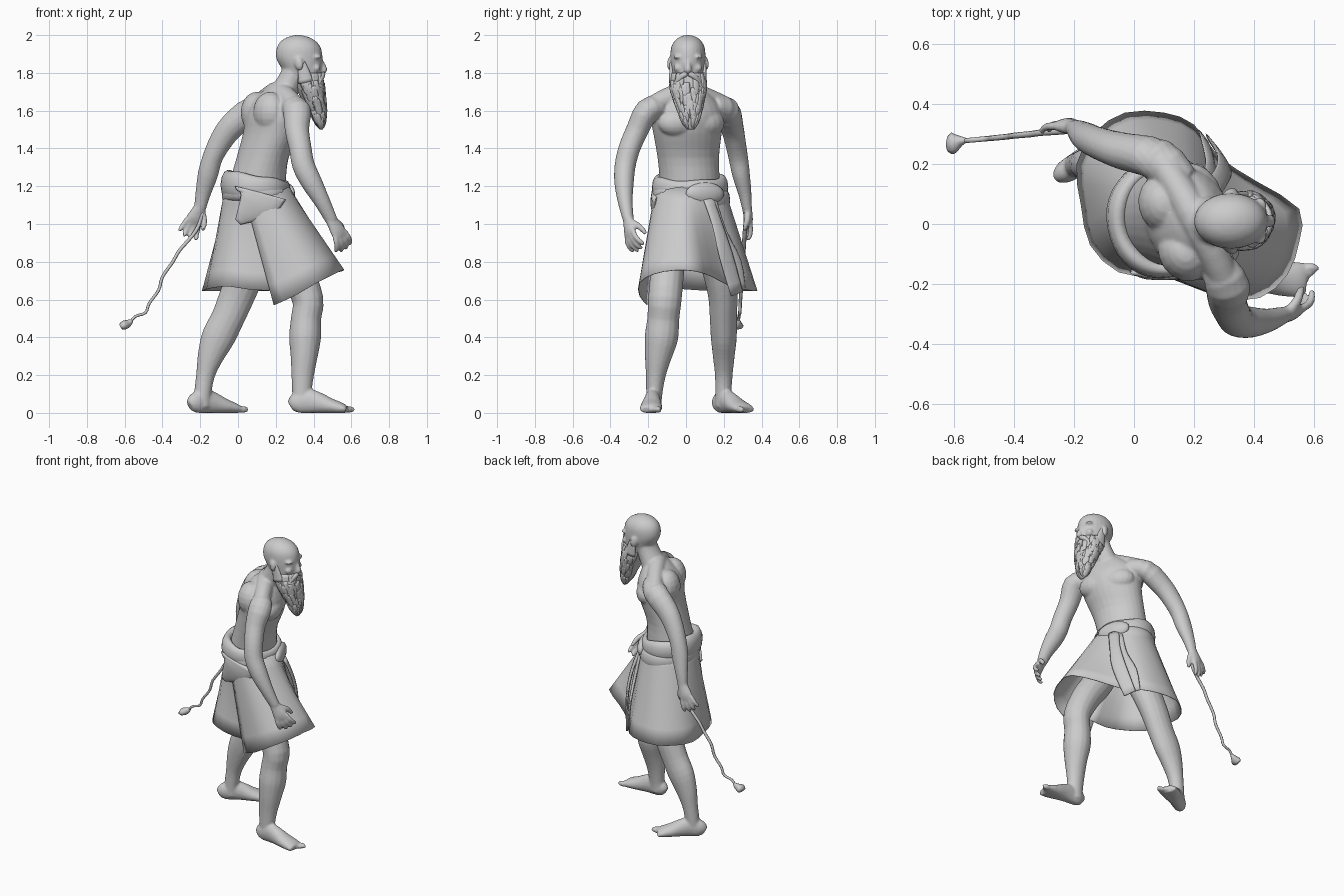
import bpy, bmesh, math, random
from mathutils import Vector, Matrix
random.seed(4)


def finish(name, bm, mods=()):
    bmesh.ops.recalc_face_normals(bm, faces=bm.faces)
    for f in bm.faces:
        f.smooth = True
    me = bpy.data.meshes.new(name)
    bm.to_mesh(me)
    bm.free()
    ob = bpy.data.objects.new(name, me)
    bpy.context.collection.objects.link(ob)
    for kind, props in mods:
        m = ob.modifiers.new(kind.title(), kind)
        for k, v in props.items():
            setattr(m, k, v)
    return ob


def spline(rows, sub):
    out, n = [], len(rows)
    for i in range(n - 1):
        p = [rows[max(0, min(n - 1, i + d))] for d in (-1, 0, 1, 2)]
        for k in range(sub):
            t = k / sub
            out.append([0.5 * (2*b + (c-a)*t + (2*a-5*b+4*c-d)*t*t + (3*b-a-3*c+d)*t**3)
                        for a, b, c, d in zip(*p)])
    return out + [list(rows[-1])]


def tube(bm, rows, ref, seg=16, sub=3, flat=False):
    """Loft of elliptical rings (x, y, z, a, b); a lies along ref."""
    rows = spline(rows, sub)
    pts = [Vector(r[:3]) for r in rows]
    rings = []
    for i, r in enumerate(rows):
        t = Vector((0, 0, 1)) if flat else (pts[min(i+1, len(pts)-1)] - pts[max(i-1, 0)]).normalized()
        u = Vector(ref)
        u = (u - t * u.dot(t)).normalized()
        v = t.cross(u)
        a, b = max(r[3], .002), max(r[4], .002)
        ring = []
        for j in range(seg):
            q = 2 * math.pi * j / seg
            p = pts[i] + u * a * math.cos(q) + v * b * math.sin(q)
            p.z = max(p.z, 0)
            ring.append(bm.verts.new(p))
        rings.append(ring)
    for r0, r1 in zip(rings, rings[1:]):
        for j in range(seg):
            k = (j + 1) % seg
            bm.faces.new((r0[j], r0[k], r1[k], r1[j]))
    bm.faces.new(rings[0][::-1])
    bm.faces.new(rings[-1])


def ball(bm, c, r, yaw=0, pitch=0):
    m = (Matrix.Translation(c) @ Matrix.Rotation(math.radians(yaw), 4, 'Z')
         @ Matrix.Rotation(math.radians(pitch), 4, 'Y') @ Matrix.Diagonal((*r, 1)))
    bmesh.ops.create_uvsphere(bm, u_segments=16, v_segments=10, radius=1, matrix=m)


def hand(bm, w, d, s, side, curl):
    w, d, s = Vector(w), Vector(d).normalized(), Vector(s)
    s = (s - d * s.dot(d)).normalized()
    n = d.cross(s) * side
    tube(bm, [(*(w + d * x), a, b) for x, a, b in
              ((-.02, .03, .028), (.03, .038, .025), (.07, .045, .022), (.1, .038, .014))], s)
    for i in range(4):
        base, o = w + d * .085 + s * (.034 - .023 * i), s * (.015 - .01 * i)
        L = (.9, 1, .97, .8)[i]
        tube(bm, [(*(base + (d * x + n * y * curl) * L + o * x * 12), r, r) for x, y, r in
                  ((0, 0, .0145), (.04, .006, .014), (.072, .024, .013), (.09, .05, .01))], s, 8)
    tube(bm, [(*(w + d * x + s * y + n * z * curl), r, r) for x, y, z, r in
              ((.015, .015, 0, .018), (.05, .045, .02, .017), (.08, .055, .042, .015), (.105, .058, .056, .01))], n, 8)


def foot(bm, heel, yaw):
    q = math.radians(yaw)
    f, s, h = Vector((math.cos(q), math.sin(q), 0)), Vector((-math.sin(q), math.cos(q), 0)), Vector(heel)
    tube(bm, [(*(h + f * x + Vector((0, 0, z))), a, b) for x, z, a, b in
              ((0, .035, .022, .03), (.03, .05, .038, .055), (.09, .062, .042, .066), (.15, .052, .048, .056),
               (.21, .036, .057, .042), (.27, .024, .06, .03), (.295, .016, .056, .02))], s)
    inner = 1 if heel[1] < 0 else -1
    for i in range(5):
        c = h + f * (.307 - .014 * i) + s * inner * (.042 - .021 * i) + Vector((0, 0, .018))
        ball(bm, c, (.033 - .002 * i, .017 if i == 0 else .012, .018 - .001 * i), yaw)


# Body: torso, limbs and head fused into one smooth skin
body = bmesh.new()
fwd, left = Vector((.92, .39, 0)), Vector((-.39, .92, 0))
tube(body, [(.1, .02, .98, .13, .16), (.1, .02, 1.1, .14, .165), (.105, .02, 1.22, .145, .162),
            (.13, .012, 1.35, .132, .168), (.175, .008, 1.48, .14, .188), (.19, .005, 1.57, .142, .2),
            (.195, .005, 1.64, .12, .175), (.21, .01, 1.7, .08, .1), (.22, .01, 1.73, .04, .05)], fwd, 28, flat=True)
tube(body, [(.09, .21, 1.625, .05, .05), (.16, .1, 1.665, .06, .055), (.21, .01, 1.69, .065, .06),
            (.26, -.09, 1.665, .06, .055), (.31, -.2, 1.615, .05, .05)], (0, 0, 1))
for k in (-1, 1):
    ball(body, Vector((.19, .005, 1.535)) + fwd * .066 + left * .085 * k, (.07, .105, .075), 23 + 10 * k)
    ball(body, Vector((.18, .005, 1.59)) - fwd * .05 + left * .09 * k, (.085, .1, .11), 23 - 12 * k)
tube(body, [(.2, .01, 1.62, .085, .105), (.245, .01, 1.7, .072, .083),
            (.285, .01, 1.78, .064, .074), (.31, .01, 1.86, .062, .07)], (1, 0, 0))
tube(body, [(.385, .01, 1.72, .04, .05), (.355, .01, 1.77, .085, .076), (.337, .01, 1.83, .11, .088),
            (.325, .01, 1.88, .123, .093), (.322, .01, 1.93, .118, .09), (.32, .01, 1.965, .096, .074),
            (.318, .01, 1.988, .06, .048), (.318, .01, 2.0, .018, .015)], (1, 0, 0), 24, flat=True)
tube(body, [(.435, .01, 1.87, .012, .012), (.45, .01, 1.84, .015, .014),
            (.457, .01, 1.815, .021, .016), (.44, .01, 1.803, .016, .013)], (0, 1, 0), 10)
for k in (-1, 1):
    ball(body, (.412, .01 + .04 * k, 1.885), (.028, .042, .013), -25 * k)
    ball(body, (.41, .01 + .045 * k, 1.825), (.026, .032, .025), -25 * k)
    ball(body, (.322, .01 + .095 * k, 1.85), (.024, .014, .038), 20 * k, -12)
# Back-swung left arm and forward right arm
tube(body, [(.16, .14, 1.62, .06, .06), (.08, .215, 1.605, .077, .068), (-.03, .242, 1.52, .07, .062),
            (-.09, .26, 1.44, .062, .056), (-.135, .277, 1.35, .054, .052), (-.16, .292, 1.26, .054, .047),
            (-.185, .312, 1.16, .041, .035), (-.2, .322, 1.09, .033, .027)], (1, 0, 0))
hand(body, (-.2, .322, 1.09), (-.42, .13, -.88), (.85, .2, -.4), 1, .7)
tube(body, [(.28, -.14, 1.62, .06, .06), (.312, -.205, 1.6, .075, .066), (.312, -.257, 1.5, .065, .06),
            (.33, -.3, 1.4, .06, .058), (.347, -.322, 1.31, .06, .056), (.39, -.328, 1.22, .056, .052),
            (.445, -.322, 1.12, .043, .04), (.495, -.305, 1.02, .033, .029)], (1, 0, 0))
hand(body, (.495, -.305, 1.02), (.5, .1, -.85), (.75, .5, .5), -1, 1.1)
# Legs and feet
tube(body, [(.14, -.07, 1.08, .11, .095), (.22, -.09, .88, .1, .095), (.31, -.1, .74, .092, .09),
            (.37, -.112, .6, .083, .089), (.36, -.12, .5, .08, .085), (.355, -.13, .4, .085, .089),
            (.35, -.147, .3, .072, .072), (.342, -.16, .2, .06, .053), (.338, -.168, .1, .051, .043),
            (.335, -.17, .03, .05, .04)], (1, 0, 0))
foot(body, (.278, -.172, 0), -3)
tube(body, [(.1, .1, 1.08, .11, .095), (.08, .14, .88, .105, .095), (.04, .175, .74, .1, .085),
            (-.005, .195, .62, .094, .078), (-.055, .198, .5, .088, .072), (-.105, .2, .4, .089, .069),
            (-.145, .2, .3, .07, .058), (-.172, .2, .2, .05, .047), (-.187, .197, .1, .046, .043),
            (-.19, .195, .03, .046, .04)], (1, 0, 0))
foot(body, (-.255, .158, 0), 32)
finish("body", body, [('REMESH', dict(mode='VOXEL', voxel_size=.007, use_smooth_shade=True)),
                      ('SMOOTH', dict(factor=.5, iterations=6))])

# Beard: tapered core covered in pointed locks
beard = bmesh.new()
core = [(.365, .01, 1.8, .084, .088), (.38, .012, 1.73, .078, .098), (.4, .015, 1.66, .064, .082),
        (.418, .02, 1.6, .05, .064), (.432, .022, 1.54, .031, .042), (.44, .025, 1.5, .008, .016)]
tube(beard, core, (1, 0, 0), 20, flat=True)
rows = spline(core, 8)
for k in range(80):
    i = random.randint(0, 29)
    q = math.radians(random.uniform(-125, 125))
    lock = []
    for j, r in ((0, .016), (4, .02), (8, .013), (11, .002)):
        x, y, z, a, b = rows[min(i + j, 40)]
        s = .98 if j < 11 else 1.04
        lock.append((x + s * a * math.cos(q), y + s * b * math.sin(q), z, r, r * .3))
    tube(beard, lock, (-math.sin(q), math.cos(q), .01), 6, 2)
for k in (-1, 1):
    tube(beard, [(.452, .01 + .004 * k, 1.795, .012, .01), (.448, .01 + .03 * k, 1.785, .016, .012),
                 (.43, .01 + .06 * k, 1.75, .012, .01), (.425, .01 + .066 * k, 1.71, .003, .003)], (0, 0, 1), 8)
    tube(beard, [(.335, .01 + .09 * k, 1.87, .012, .006), (.345, .01 + .088 * k, 1.82, .028, .01),
                 (.36, .01 + .085 * k, 1.75, .04, .016)], (1, 0, 0), 10)
finish("beard", beard)

# Wrapped skirt: open sheet whose ends overlap on the near side
hem = [(.19, -.205, .57), (.3, -.245, .62), (.42, -.245, .69), (.51, -.17, .735), (.55, -.06, .755), (.55, .05, .75),
       (.41, .14, .72), (.28, .225, .675), (.2, .33, .65), (.1, .37, .645), (-.03, .37, .645), (-.13, .305, .645),
       (-.19, .2, .645), (-.175, .06, .65), (-.145, -.07, .66), (-.05, -.16, .67), (.08, -.175, .65), (.22, -.17, .65)]
skirt = bmesh.new()
cols = []
for i, h in enumerate(spline(hem, 2)):
    q = math.radians(-118 + 360 * i / 34)
    top = Vector((.1 + .17 * math.cos(q), .02 + .18 * math.sin(q), 1.2))
    cols.append([skirt.verts.new(top.lerp(Vector(h), t / 6)) for t in range(7)])
for a, b in zip(cols, cols[1:]):
    for t in range(6):
        skirt.faces.new((a[t], a[t + 1], b[t + 1], b[t]))
finish("skirt", skirt, [('SOLIDIFY', dict(thickness=.004, offset=0))])


# Rolled cloth around the waist
def band(name, z0, rx, ry, bulge, height, tilt, phase):
    bm, n, m = bmesh.new(), 40, 12
    rings = []
    for i in range(n):
        q = 2 * math.pi * i / n
        w = math.cos(q - math.radians(phase))
        k = 1 + .25 * w + .06 * math.sin(5 * q)
        rings.append([bm.verts.new((.1 + (rx + bulge * k * math.cos(p)) * math.cos(q),
                                    .02 + (ry + bulge * k * math.cos(p)) * math.sin(q),
                                    z0 + tilt * w + height * k * math.sin(p)))
                      for p in (2 * math.pi * j / m for j in range(m))])
    for i in range(n):
        a, b = rings[i], rings[(i + 1) % n]
        for j in range(m):
            bm.faces.new((a[j], b[j], b[(j + 1) % m], a[(j + 1) % m]))
    finish(name, bm)


band("waist_roll", 1.195, .155, .172, .03, .062, .012, 180)
band("waist_fold", 1.145, .16, .178, .028, .05, -.02, 70)

# Folded bulk at the front, broad hanging sash and tucked flap
sash = bmesh.new()
ball(sash, (.25, .1, 1.16), (.035, .11, .06), 22)
tube(sash, [(.265, .12, 1.13, .035, .012), (.295, .165, 1.0, .034, .01), (.30, .21, .84, .044, .01),
            (.26, .27, .63, .04, .006)], (-.55, .83, 0), 10)
tube(sash, [(.25, .14, 1.12, .03, .01), (.255, .2, .95, .025, .01), (.24, .27, .8, .03, .008),
            (.225, .3, .65, .02, .004)], (-.6, .8, 0), 10)
tube(sash, [(.12, -.165, 1.165, .14, .018), (.1, -.168, 1.11, .11, .02), (.04, -.162, 1.05, .055, .014),
            (0, -.155, 1.01, .02, .006)], (1, 0, 0), 14)
finish("sash", sash)

# Whip held in the trailing hand
whip = bmesh.new()
path = [(-.19, .318, 1.06), (-.205, .315, 1.0), (-.24, .31, .94), (-.31, .305, .86), (-.345, .3, .8), (-.4, .295, .72),
        (-.42, .292, .65), (-.47, .287, .58), (-.49, .285, .53), (-.545, .28, .51), (-.575, .277, .47)]
tube(whip, [(*p, .012 - .0004 * i, .01 - .0003 * i) for i, p in enumerate(path)], (0, 1, 0), 8)
tube(whip, [(-.56, .279, .49, .008, .008), (-.58, .277, .475, .018, .02), (-.605, .27, .463, .036, .024),
            (-.62, .27, .455, .028, .016)], (0, 1, 0), 8)
finish("whip", whip)
